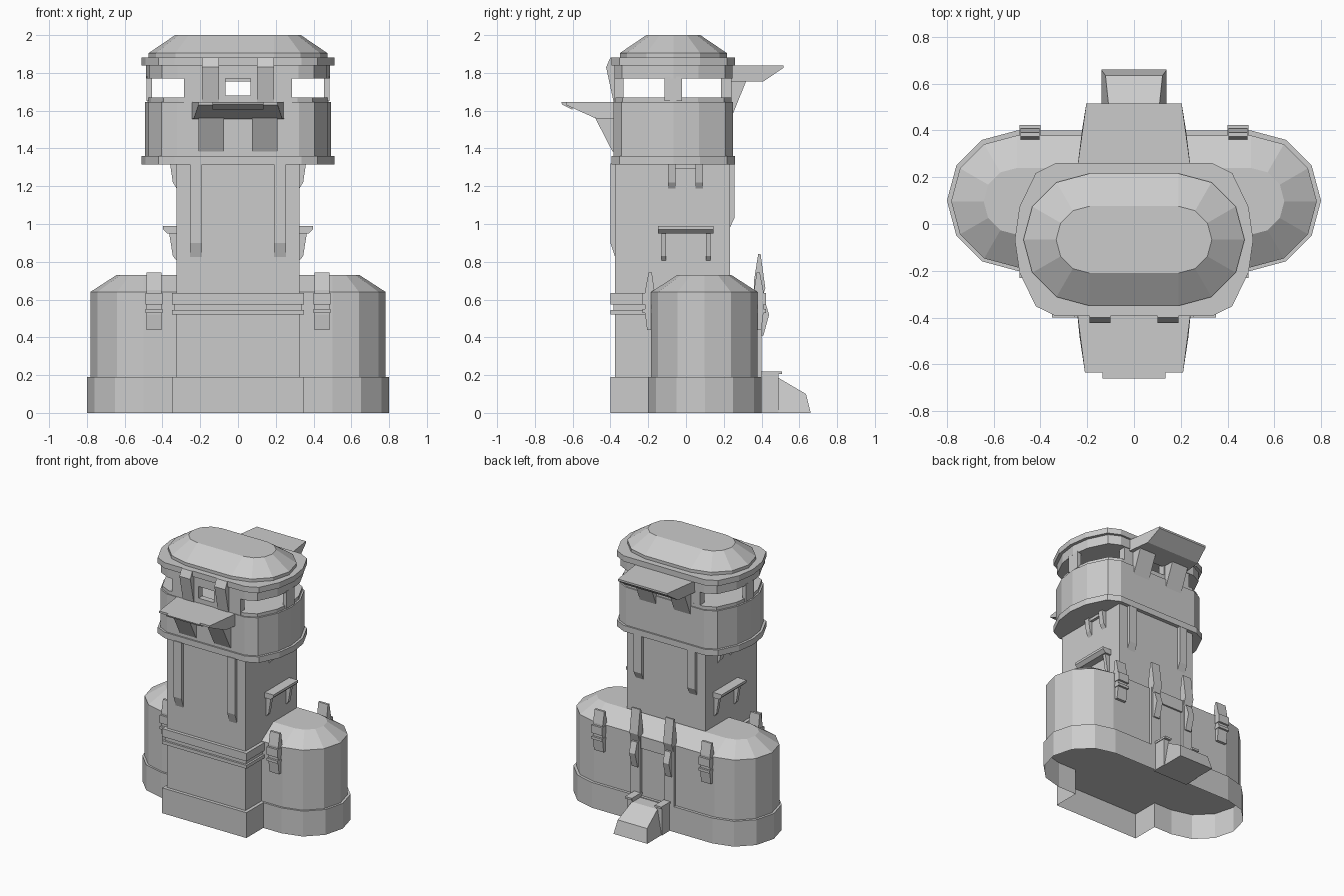
import bpy, bmesh
from math import sin, cos, pi

if "Cube" in bpy.data.objects:
    bpy.data.objects.remove(bpy.data.objects["Cube"])


def finish(name, bm):
    bmesh.ops.recalc_face_normals(bm, faces=bm.faces)
    me = bpy.data.meshes.new(name)
    bm.to_mesh(me)
    bm.free()
    ob = bpy.data.objects.new(name, me)
    bpy.context.collection.objects.link(ob)
    return ob


def loft(name, rings, bottom=True):
    """Stack closed outlines: rings = [(points_xy, z), ...]"""
    bm = bmesh.new()
    loops = [[bm.verts.new((x, y, z)) for x, y in pts] for pts, z in rings]
    n = len(loops[0])
    for a, b in zip(loops, loops[1:]):
        for i in range(n):
            j = (i + 1) % n
            bm.faces.new((a[i], a[j], b[j], b[i]))
    if bottom:
        bm.faces.new(loops[0][::-1])
    bm.faces.new(loops[-1])
    return finish(name, bm)


def prism(name, prof, lo, hi, axis='x', mirror=False, width=None):
    """Extrude a (u, z) profile along axis; mirror in x; width(u, z) scales the extrusion."""
    bm = bmesh.new()
    for s in ((1, -1) if mirror else (1,)):
        ends = []
        for t in (lo, hi):
            row = []
            for u, z in prof:
                k = t * (width(u, z) if width else 1)
                x, y = (k, u) if axis == 'x' else (u, k)
                row.append(bm.verts.new((s * x, y, z)))
            ends.append(row)
        a, b = ends
        for i in range(len(prof)):
            j = (i + 1) % len(prof)
            bm.faces.new((a[i], a[j], b[j], b[i]))
        bm.faces.new(a[::-1])
        bm.faces.new(b)
    return finish(name, bm)


def box(name, x0, x1, y0, y1, z0, z1, mirror=False):
    return prism(name, [(y0, z0), (y1, z0), (y1, z1), (y0, z1)], x0, x1, 'x', mirror)


def stadium(cx, r, cy):
    right = [(cx + r * cos(a * pi / 6), cy + r * sin(a * pi / 6)) for a in range(-3, 4)]
    return right + [(-x, 2 * cy - y) for x, y in right]


def head(k=1.0):
    q = [(.335, -.327), (.42, -.285), (.49, -.14), (.51, 0), (.49, .14), (.42, .285), (.335, .327)]
    pts = q + [(-x, -y) for x, y in q]
    return [(x * k, y * k - .067) for x, y in pts]


# plinth: open-bottomed band around wings and front block
plinth = stadium(.5, .3, .1) + [(-.35, -.2), (-.35, -.4), (.35, -.4), (.35, -.2)]
loft("plinth", [(plinth, 0), (plinth, .19)], bottom=False)

# domed wing building
loft("wing_body", [(stadium(.5, .282, .097), .19), (stadium(.5, .282, .097), .64),
                   (stadium(.5, .143, .097), .73)])

# tower shaft and front bands
box("tower_shaft", -.325, .325, -.375, .233, .19, 1.33)
box("front_band_upper", -.35, .35, -.4, -.15, .575, .635)
box("front_band_lower", -.35, .35, -.4, -.15, .52, .545)
box("front_band_core", -.335, .335, -.385, -.15, .545, .575)

# pilasters with sloped feet
prism("front_pilasters", [(-.37, .81), (-.4, .9), (-.4, 1.32), (-.37, 1.32)], .19, .255, mirror=True)
prism("back_pilasters", [(.225, .965), (.258, 1.035), (.258, 1.32), (.225, 1.32)], .19, .255, mirror=True)

# side corbels under the head
for y0, y1 in ((-.095, -.055), (.05, .09)):
    prism("side_corbel", [(.32, 1.18), (.345, 1.22), (.36, 1.32), (.32, 1.32)], y0, y1, 'y', True)
box("side_corbel_link", .32, .345, -.06, .055, 1.295, 1.32, True)

# side awnings with brackets
prism("side_awning", [(.32, .95), (.375, .95), (.398, .972), (.398, .99), (.32, .99)],
      -.148, .145, 'y', True)
for y0, y1 in ((-.13, -.105), (.105, .13)):
    prism("side_awning_bracket", [(.32, .8), (.345, .83), (.365, .955), (.32, .955)], y0, y1, 'y', True)

# head: lower drum, rings, upper drum, roof
loft("head_lower_ring", [(head(), 1.315), (head(), 1.36)])
loft("head_lower_drum", [(head(.965), 1.36), (head(.965), 1.645), (head(.94), 1.645), (head(.94), 1.67)])
loft("head_upper_drum", [(head(.955), 1.77), (head(.955), 1.845)])
loft("head_upper_ring", [(head(), 1.84), (head(), 1.882)])
loft("roof_dome", [(stadium(.19, .283, -.067), 1.88), (stadium(.19, .283, -.067), 1.905),
                   (stadium(.19, .143, -.067), 2.0)])

# window piers
box("front_window_pier", .065, .285, -.378, -.33, 1.64, 1.78, True)
box("back_window_pier", .065, .285, .185, .24, 1.64, 1.78, True)
box("front_window_sill", -.1, .1, -.375, -.33, 1.64, 1.68)
box("back_window_sill", -.1, .1, .185, .24, 1.64, 1.68)
box("side_window_pier", .455, .485, -.115, -.02, 1.65, 1.78, True)

# fins above front awning
prism("front_head_fins", [(-.36, 1.6), (-.382, 1.64), (-.423, 1.83), (-.4, 1.882), (-.36, 1.882)],
      .1, .19, mirror=True)

# front awning with lip and brackets
prism("front_awning", [(-.36, 1.645), (-.635, 1.645), (-.635, 1.63), (-.48, 1.56), (-.36, 1.555)],
      -1, 1, width=lambda y, z: .245 - .035 * max(0, -y - .4) / .235)
prism("front_awning_lip", [(-.6, 1.645), (-.66, 1.645), (-.655, 1.632), (-.6, 1.605)], -.135, .135)
prism("front_awning_brackets", [(-.36, 1.38), (-.39, 1.385), (-.48, 1.56), (-.36, 1.56)],
      .075, .21, mirror=True)

# back awning and brackets
prism("back_awning", [(.22, 1.84), (.515, 1.84), (.515, 1.826), (.41, 1.755), (.22, 1.755)],
      -1, 1, width=lambda y, z: .245 - .04 * max(0, y - .26) / .25)
prism("back_awning_brackets", [(.22, 1.56), (.245, 1.575), (.32, 1.76), (.22, 1.76)],
      .075, .21, mirror=True)


# strap clamps on wing walls
def clamp(name, y, d):
    prof = [(-.02, .44), (.02, .44), (.03, .52), (.03, .65), (.012, .742), (-.005, .742), (-.02, .64)]
    prism(name + "_strap", [(y + d * u, z) for u, z in prof], .405, .485, mirror=True)
    for z0, z1 in ((.53, .55), (.575, .635)):
        ys = sorted((y, y + d * .045))
        box(name + "_buckle", .4, .49, ys[0], ys[1], z0, z1, True)


clamp("front_clamp", -.186, -1)
clamp("back_clamp", .379, 1)

# back doorway: jambs, fins, lintel
box("door_jambs", .1, .18, .36, .4, .19, .64, True)
box("door_lintel", -.1, .1, .36, .392, .55, .64)
prism("door_upper_fins", [(.36, .6), (.4, .6), (.42, .66), (.395, .84), (.382, .84), (.36, .7)],
      .105, .175, mirror=True)
prism("door_lower_fins", [(.37, .41), (.41, .41), (.44, .52), (.415, .6), (.37, .6)],
      .115, .165, mirror=True)

# entrance ramp and gate posts
prism("entrance_ramp", [(.38, 0), (.66, 0), (.635, .1), (.49, .185), (.38, .185)],
      -1, 1, width=lambda y, z: .14 - .18 * z)
box("gate_posts", .1, .145, .38, .49, 0, .21, True)
box("gate_post_caps", .095, .15, .38, .508, .205, .22, True)
